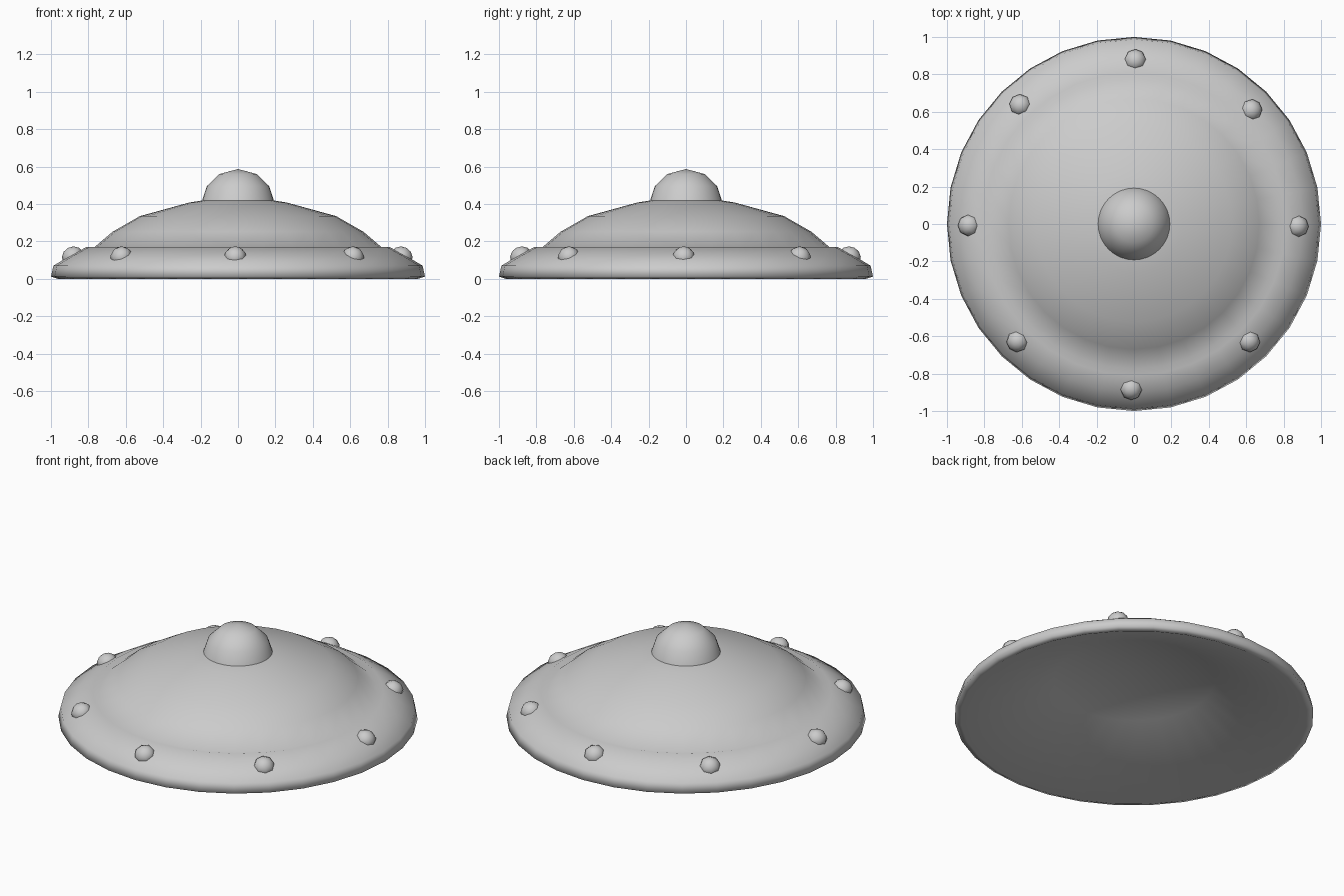
import bpy, bmesh, math
from mathutils import Matrix

if "Cube" in bpy.data.objects:
    bpy.data.objects.remove(bpy.data.objects["Cube"], do_unlink=True)

GREY = (0.6, 0.6, 0.6, 1.0)
metal = bpy.data.materials.new("plain grey")
metal.use_nodes = True
metal.diffuse_color = GREY
metal.node_tree.nodes["Principled BSDF"].inputs["Base Color"].default_value = GREY


def finish(name, bm):
    for face in bm.faces:
        face.smooth = True
    mesh = bpy.data.meshes.new(name)
    bm.to_mesh(mesh)
    bm.free()
    mesh.materials.append(metal)
    obj = bpy.data.objects.new(name, mesh)
    bpy.context.collection.objects.link(obj)
    return obj


def lathe(name, profile, sides=32):
    """Turn a profile of (radius, height) points about the upright axis."""
    bm = bmesh.new()
    rings = []
    for r, z in profile:
        if r == 0:
            rings.append([bm.verts.new((0, 0, z))] * sides)
        else:
            angles = [math.tau * i / sides for i in range(sides)]
            rings.append([bm.verts.new((r * math.cos(a), r * math.sin(a), z)) for a in angles])
    for low, high in zip(rings, rings[1:]):
        for i in range(sides):
            j = (i + 1) % sides
            corners = [low[i], low[j], high[j], high[i]]
            bm.faces.new(list(dict.fromkeys(corners)))
    return finish(name, bm)


# Saucer body: hollowed underside, then sloping rim, shallow groove and domed top
underside = [(0, 0.29), (0.45, 0.24), (0.965, 0.0)]
upper_side = [
    (1.0, 0.012), (0.987, 0.07), (0.9, 0.122), (0.81, 0.17), (0.775, 0.163),
    (0.67, 0.252), (0.525, 0.335), (0.26, 0.408), (0.15, 0.425), (0, 0.43)]
lathe("saucer_hull", underside + upper_side)

# Cockpit bubble
lathe("cockpit_dome", [
    (0.193, 0.415), (0.167, 0.495), (0.1, 0.56), (0, 0.587)])

# Eight lamps, set a little unevenly around the rim
for n, nudge in enumerate((-0.6, -0.9, -0.7, -1.6, 0.3, 0.2, -0.7, -0.2)):
    bm = bmesh.new()
    bmesh.ops.create_uvsphere(bm, u_segments=8, v_segments=6, radius=0.06)
    lamp = finish(f"rim_lamp_{n + 1}", bm)
    place = Matrix.Translation((-0.004, -0.003, 0.118))
    turn = Matrix.Rotation(math.radians(45 * n + nudge), 4, "Z")
    tilt = Matrix.Rotation(math.radians(28), 4, "Y")
    flatten = Matrix.Diagonal((1, 1, 0.9, 1))
    lamp.matrix_world = place @ turn @ Matrix.Translation((0.879, 0, 0)) @ tilt @ flatten
